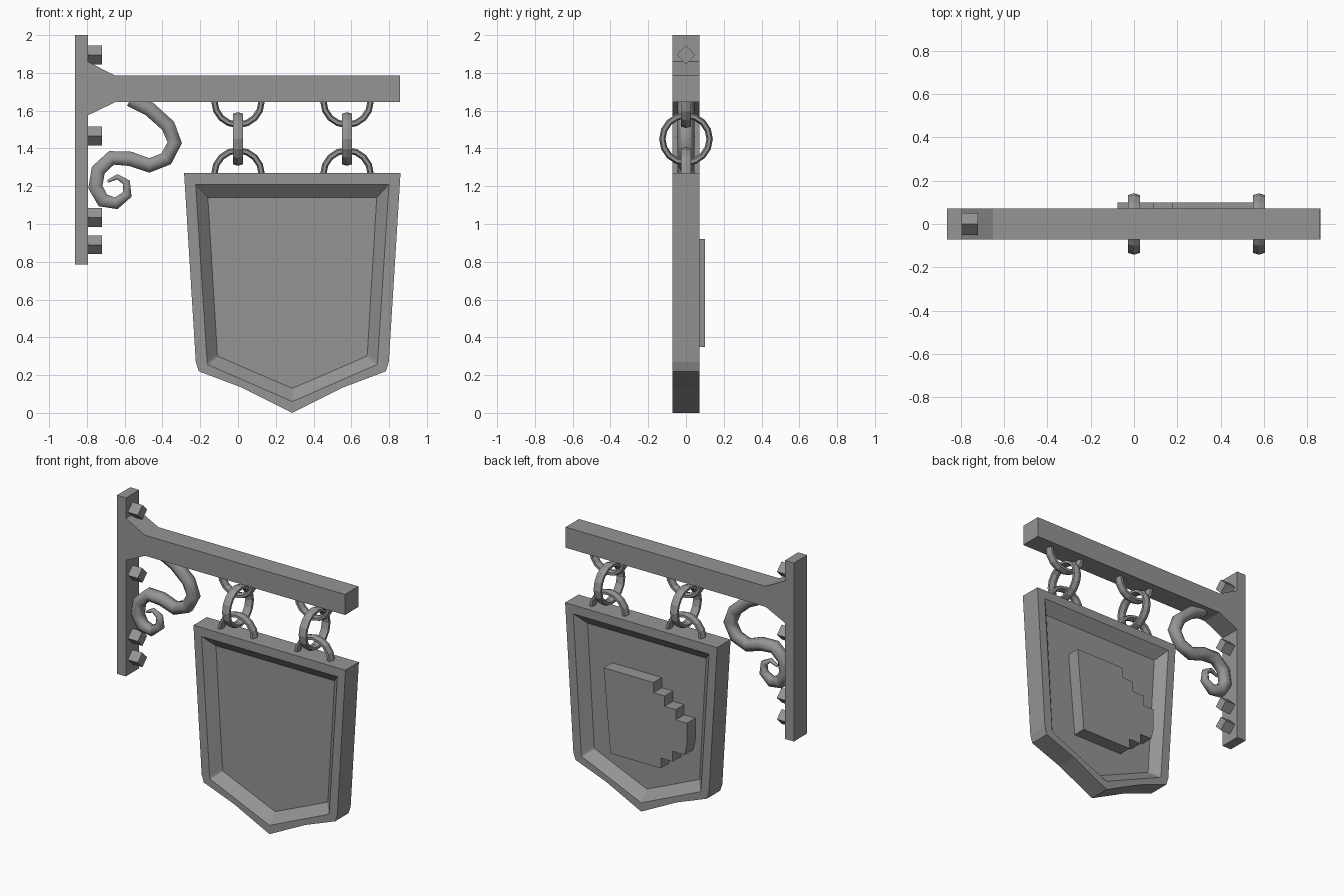
import bpy, bmesh, math
from mathutils import Vector

if "Cube" in bpy.data.objects:
    bpy.data.objects.remove(bpy.data.objects["Cube"], do_unlink=True)

iron = bpy.data.materials.new("iron grey")
iron.use_nodes = True
GREY = (0.3, 0.3, 0.3, 1)
iron.diffuse_color = GREY
iron.node_tree.nodes["Principled BSDF"].inputs["Base Color"].default_value = GREY

DEPTH = 0.072      # half thickness of bracket and board
BOARD_X = 0.2875   # centre line of the hanging board


def finish(name, bm):
    bmesh.ops.recalc_face_normals(bm, faces=bm.faces)
    mesh = bpy.data.meshes.new(name)
    bm.to_mesh(mesh)
    bm.free()
    mesh.materials.append(iron)
    obj = bpy.data.objects.new(name, mesh)
    bpy.context.collection.objects.link(obj)
    return obj


def prism(name, outline, y0, y1):
    """Extrude an x-z outline from y0 to y1."""
    bm = bmesh.new()
    face = bm.faces.new([bm.verts.new((x, y0, z)) for x, z in outline])
    new = bmesh.ops.extrude_face_region(bm, geom=[face])["geom"]
    moved = [v for v in new if isinstance(v, bmesh.types.BMVert)]
    bmesh.ops.translate(bm, verts=moved, vec=(0, y1 - y0, 0))
    return finish(name, bm)


def ring(name, centre, plane, start=0.0, sweep=math.tau, steps=16):
    """Chain link with a six-sided section, lying in the xz or yz plane."""
    bm = bmesh.new()
    closed = sweep > 6
    rows = []
    for i in range(steps if closed else steps + 1):
        a = start + sweep * i / steps
        row = []
        for k in range(6):
            b = math.tau * k / 6
            r = 0.125 + 0.017 * math.cos(b)
            side = 0.031 * math.sin(b)
            u, w = r * math.cos(a), r * math.sin(a)
            p = (u, side, w) if plane == "xz" else (side, u, w)
            row.append(bm.verts.new(Vector(p) + Vector(centre)))
        rows.append(row)
    pairs = list(zip(rows, rows[1:])) + ([(rows[-1], rows[0])] if closed else [])
    for r0, r1 in pairs:
        for k in range(6):
            n = (k + 1) % 6
            bm.faces.new((r0[k], r0[n], r1[n], r1[k]))
    if not closed:
        bm.faces.new(rows[0])
        bm.faces.new(rows[-1])
    return finish(name, bm)


# Wall post and flared beam
prism("wall_post", [(-0.863, 0.785), (-0.795, 0.785), (-0.795, 2), (-0.863, 2)], -DEPTH, DEPTH)
prism("beam", [(-0.8, 1.575), (-0.795, 1.575), (-0.65, 1.645), (0.857, 1.645),
               (0.857, 1.785), (-0.65, 1.785), (-0.795, 1.86), (-0.8, 1.86)], -DEPTH, DEPTH)

# Diamond bolts on the post
for i, z in enumerate((1.895, 1.465, 1.035, 0.89)):
    bm = bmesh.new()
    bmesh.ops.create_cone(bm, cap_ends=True, segments=4, radius1=0.05, radius2=0.05, depth=0.09)
    for v in bm.verts:
        x, y, h = v.co
        v.co = (-0.765 + h, x, z + y)
    finish(f"bolt_{i + 1}", bm)

# Scroll brace: tapering tube along a path
path = [(-.57, 1.66), (-.47, 1.61), (-.37, 1.52), (-.335, 1.43), (-.38, 1.345), (-.47, 1.31),
        (-.57, 1.345), (-.67, 1.35), (-.74, 1.285), (-.755, 1.195), (-.715, 1.125),
        (-.645, 1.11), (-.587, 1.155), (-.59, 1.22), (-.64, 1.25), (-.69, 1.225)]
curve = bpy.data.curves.new("scroll_brace", "CURVE")
curve.dimensions = "3D"
curve.bevel_depth = 0.044
curve.bevel_resolution = 1
curve.use_fill_caps = True
line = curve.splines.new("POLY")
line.points.add(len(path) - 1)
for i, (p, (x, z)) in enumerate(zip(line.points, path)):
    p.co = (x, 0, z, 1)
    p.radius = 1 if i < 11 else 1 - 0.16 * (i - 10)
curve.materials.append(iron)
scroll = bpy.data.objects.new("scroll_brace", curve)
bpy.context.collection.objects.link(scroll)

# Two chains: beam loop, free link, board loop
for side, x in (("right", 0.0), ("left", 0.577)):
    ring(f"{side}_beam_loop", (x, 0, 1.65), "xz", math.pi, math.pi, 8)
    ring(f"{side}_link", (x, 0, 1.45), "yz")
    ring(f"{side}_board_loop", (x, 0, 1.265), "xz", 0, math.pi, 8)

# Board: outer edge, frame lip and recessed field as mirrored half outlines
outer = [(0.573, 1.27), (0.511, 0.27), (0.495, 0.22), (0.27, 0.135), (0, 0)]
lip = [(0.512, 1.21), (0.451, 0.27), (0.447, 0.255), (0.24, 0.165), (0, 0.06)]
field = [(0.447, 1.14), (0.397, 0.312), (0.393, 0.3), (0.21, 0.22), (0, 0.13)]
bm = bmesh.new()


def loop(half, y):
    full = half + [(-x, z) for x, z in reversed(half[:-1])]
    return [bm.verts.new((BOARD_X + x, y, z)) for x, z in full]


loops = [loop(field, -0.01), loop(lip, -DEPTH), loop(outer, -DEPTH),
         loop(outer, DEPTH), loop(lip, DEPTH), loop(field, 0.01)]
for a, b in zip(loops, loops[1:]):
    for k in range(len(a)):
        n = (k + 1) % len(a)
        bm.faces.new((a[k], a[n], b[n], b[k]))
bm.faces.new(loops[0])
bm.faces.new(loops[-1])
finish("sign_board", bm)

# Stepped relief on the back of the board
steps = []
for i in range(4):
    x, z = 0.175 - 0.084 * i, 0.92 - 0.07 * i
    steps += [(x, z), (x, z - 0.07)]
steps[-1] = (steps[-1][0], 0.56)
lower = []
for i in range(4):
    x, z = -0.06 + 0.09 * i, 0.56 - 0.07 * i
    lower += [(x, z), (x, z - 0.07)]
lower = lower[1:-1]
prism("back_relief", [(0.55, 0.92)] + steps + lower + [(0.21, 0.35), (0.5, 0.35)], 0.0, 0.1)
